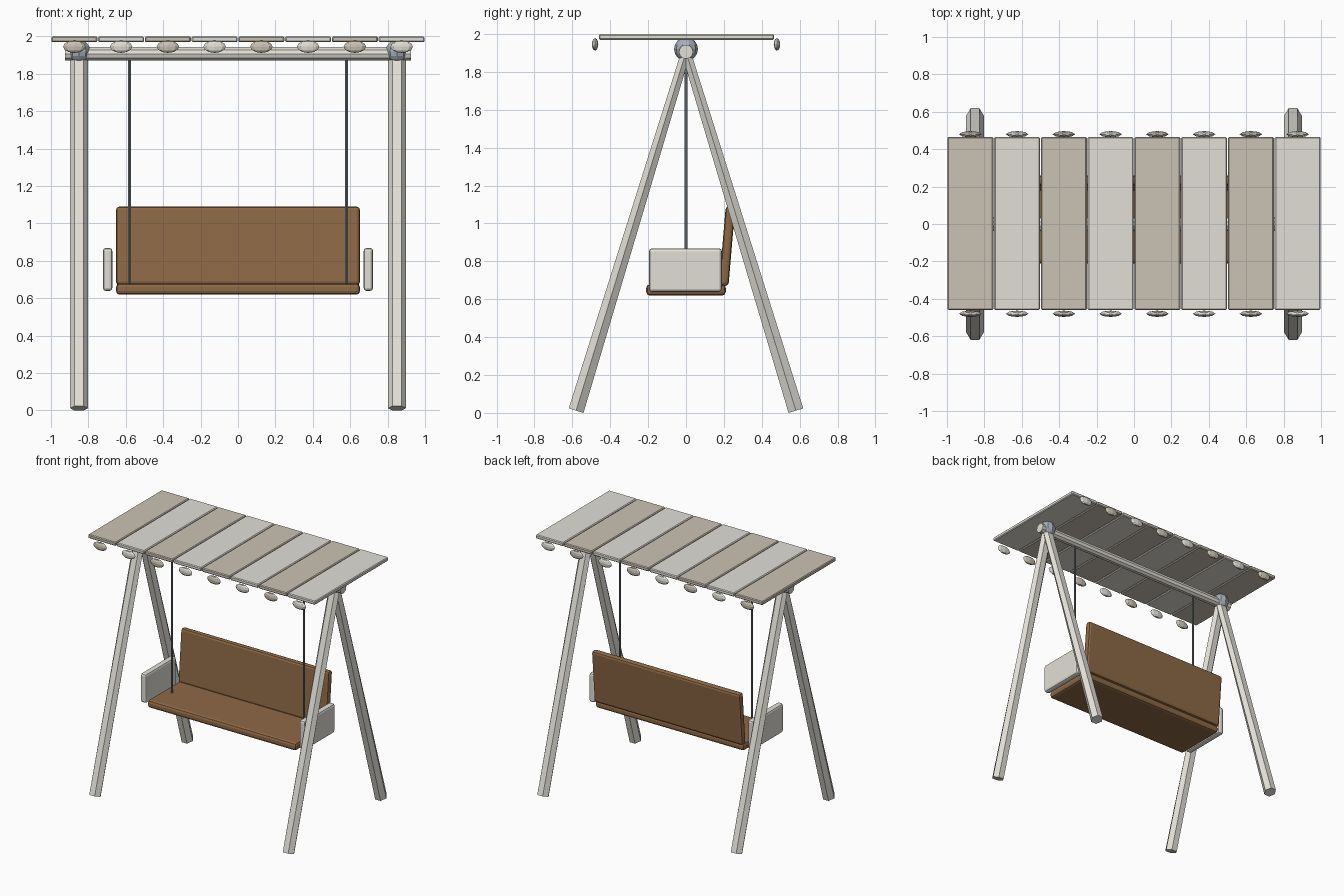
import bpy, math
from mathutils import Vector

if "Cube" in bpy.data.objects:
    bpy.data.objects.remove(bpy.data.objects["Cube"])


def material(name, rgb):
    m = bpy.data.materials.new(name)
    m.diffuse_color = (*rgb, 1)
    m.use_nodes = True
    m.node_tree.nodes["Principled BSDF"].inputs["Base Color"].default_value = m.diffuse_color
    return m


CREAM = material("cream", (0.76, 0.74, 0.68))
TAN = material("tan", (0.60, 0.55, 0.46))
WOOD = material("wood", (0.27, 0.14, 0.06))
STEEL = material("steel", (0.40, 0.44, 0.50))
DARK = material("dark_metal", (0.17, 0.19, 0.21))


def finish(name, mat):
    o = bpy.context.object
    o.name = name
    o.data.materials.append(mat)
    return o


def box(name, loc, size, mat, bevel, segments=2, tilt=0):
    bpy.ops.mesh.primitive_cube_add(size=1, location=loc)
    o = finish(name, mat)
    for v in o.data.vertices:
        v.co = [c * s for c, s in zip(v.co, size)]
    o.rotation_euler.x = tilt
    b = o.modifiers.new("bevel", 'BEVEL')
    b.width, b.segments = bevel, segments
    return o


def rod(name, a, b, radius, sides, mat, spin=0):
    a, b = Vector(a), Vector(b)
    d = b - a
    bpy.ops.mesh.primitive_cylinder_add(vertices=sides, radius=radius, depth=d.length,
                                        location=(a + b) / 2)
    o = finish(name, mat)
    for v in o.data.vertices:
        x, y, z = v.co
        v.co = (x * math.cos(spin) - y * math.sin(spin),
                x * math.sin(spin) + y * math.cos(spin), z)
    # rotate z onto d (rods lie in the yz plane or along x)
    if abs(d.x) > 1e-6:
        o.rotation_euler.y = math.pi / 2
    else:
        o.rotation_euler.x = -math.atan2(d.y, d.z)
    return o


def ball(name, loc, scale, segments, rings, mat):
    bpy.ops.mesh.primitive_uv_sphere_add(segments=segments, ring_count=rings, radius=1,
                                         location=loc)
    o = finish(name, mat)
    o.scale = scale
    return o


# A-frame: hexagonal legs, slimmer front-to-back at the top, with joint balls
for sx, side in ((-1, "left"), (1, "right")):
    for sy, end in ((-1, "front"), (1, "back")):
        leg = rod(f"{end}_leg_{side}", (sx * 0.85, sy * 0.58, 0.012),
                  (sx * 0.85, 0, 1.905), 0.047, 6, CREAM, math.pi / 6)
        for v in leg.data.vertices:
            if v.co.z > 0:
                v.co.y *= 0.6
    ball(f"joint_{side}", (sx * 0.85, 0, 1.92), (0.063,) * 3, 10, 8, STEEL)
    # hanging rods and armrests
    rod(f"hanging_rod_{side}", (sx * 0.58, 0, 0.66), (sx * 0.58, 0, 1.9), 0.008, 6, DARK)
    box(f"armrest_{side}", (sx * 0.697, -0.003, 0.754), (0.05, 0.385, 0.23), CREAM, 0.016)

# top beam
rod("top_beam", (-0.925, 0, 1.906), (0.925, 0, 1.906), 0.038, 10, CREAM)

# bench
box("seat", (0, 0, 0.649), (1.305, 0.42, 0.06), WOOD, 0.02)
box("backrest", (0, 0.217, 0.88), (1.305, 0.05, 0.42), WOOD, 0.018, tilt=-0.085)

# canopy strips with oval edge scallops
for i in range(8):
    x = -0.875 + 0.25 * i
    mat = TAN if i % 2 == 0 else CREAM
    box(f"canopy_strip_{i + 1}", (x, 0.003, 1.984), (0.245, 0.925, 0.03), mat, 0.006, 1)
    for sy, end in ((-1, "front"), (1, "back")):
        ball(f"{end}_scallop_{i + 1}", (x, sy * 0.48, 1.945), (0.06, 0.017, 0.033), 8, 6, mat)
